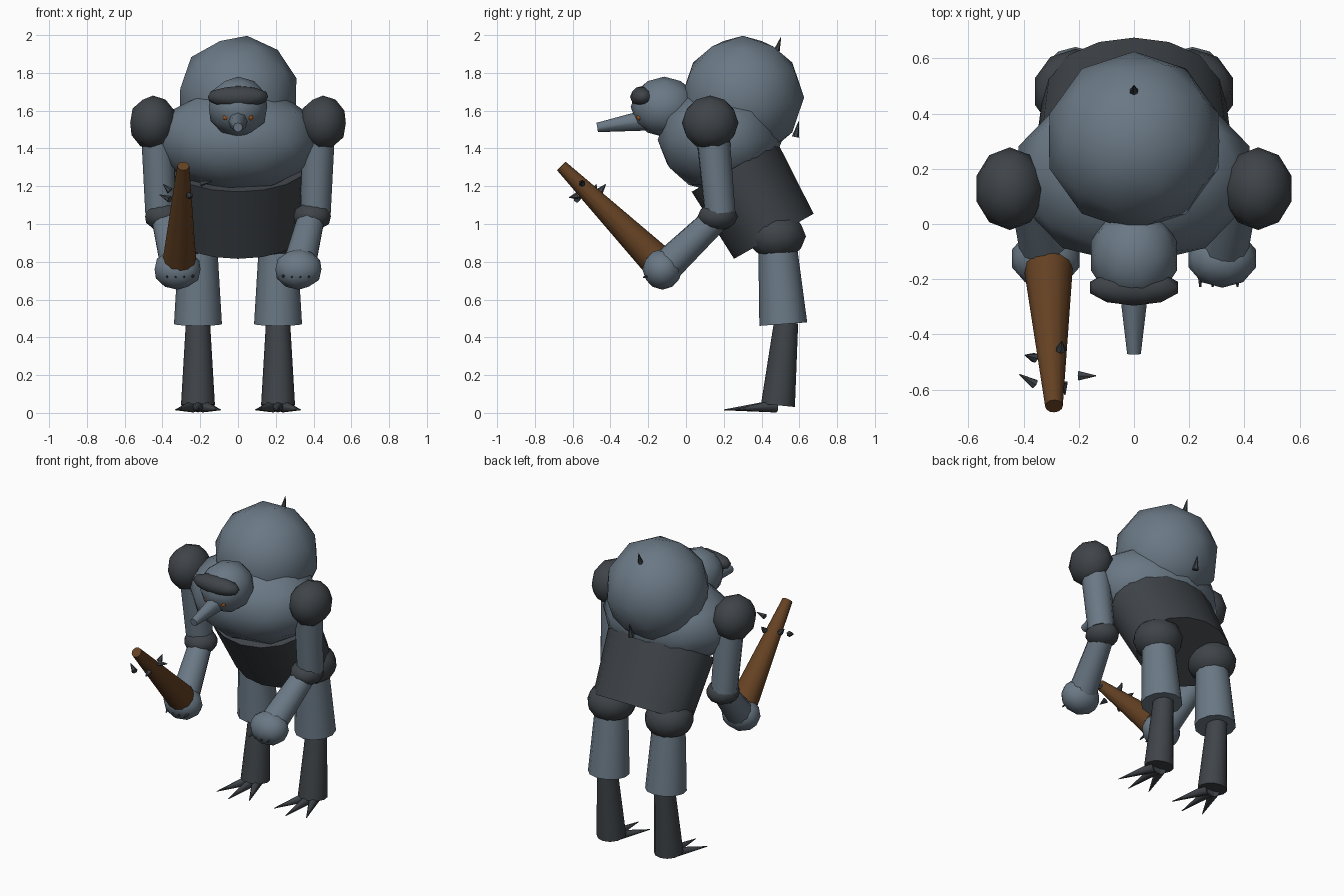
import bpy, bmesh
from mathutils import Vector, Matrix, Euler

if "Cube" in bpy.data.objects:
    bpy.data.objects.remove(bpy.data.objects["Cube"])


def material(name, rgb):
    m = bpy.data.materials.new(name)
    m.diffuse_color = (*rgb, 1)
    m.use_nodes = True
    m.node_tree.nodes["Principled BSDF"].inputs["Base Color"].default_value = m.diffuse_color
    return m


GREY = material("slate grey", (0.145, 0.19, 0.235))
DARK = material("dark charcoal", (0.05, 0.058, 0.066))
WOOD = material("brown wood", (0.13, 0.054, 0.017))
EYE = material("orange eye", (0.35, 0.09, 0.012))


def finish(name, bm, mat, smooth=50):
    bmesh.ops.recalc_face_normals(bm, faces=bm.faces[:])
    me = bpy.data.meshes.new(name)
    bm.to_mesh(me)
    bm.free()
    me.materials.append(mat)
    ob = bpy.data.objects.new(name, me)
    bpy.context.collection.objects.link(ob)
    if smooth:
        bpy.ops.object.select_all(action='DESELECT')
        ob.select_set(True)
        bpy.context.view_layer.objects.active = ob
        bpy.ops.object.shade_smooth_by_angle(angle=smooth * 0.0174533)
    return ob


def ball(name, centre, radii, mat, turn=(0, 0, 0)):
    """Low-poly ellipsoid, the sphere turned before it is squashed."""
    bm = bmesh.new()
    bmesh.ops.create_icosphere(bm, subdivisions=2, radius=1.0)
    bmesh.ops.transform(bm, verts=bm.verts, matrix=(
        Matrix.Translation(centre) @ Matrix.Diagonal((*radii, 1))
        @ Euler(turn).to_matrix().to_4x4()))
    return finish(name, bm, mat)


def limb(name, a, b, ra, rb, mat, sides=12, stretch=1.0):
    """Tapered round limb from a to b; stretch widens it sideways."""
    a, b = Vector(a), Vector(b)
    d = b - a
    bm = bmesh.new()
    bmesh.ops.create_cone(bm, cap_ends=True, segments=sides,
                          radius1=ra, radius2=rb, depth=d.length)
    bmesh.ops.transform(bm, verts=bm.verts, matrix=(
        Matrix.Translation((a + b) / 2)
        @ d.to_track_quat('Z', 'Y').to_matrix().to_4x4()
        @ Matrix.Diagonal((stretch, 1, 1, 1))))
    return finish(name, bm, mat)


# Body
ball("hump", (0, 0.30, 1.67), (0.325, 0.325, 0.33), GREY, (0, 0.15, 0))
ball("chest", (0, 0.18, 1.445), (0.44, 0.33, 0.28), GREY)
limb("pelvis", (0, 0.258, 1.30), (0, 0.465, 0.935), 0.262, 0.242, DARK, 16, 1.37)

# Head with brow, beak and eyes
ball("head", (0, -0.115, 1.62), (0.163, 0.178, 0.16), GREY)
ball("brow", (0, -0.23, 1.673), (0.168, 0.066, 0.058), DARK)
limb("beak", (0, -0.19, 1.553), (0, -0.47, 1.511), 0.058, 0.025, GREY, 8)

for s, side in ((-1, "right"), (1, "left")):
    ball(side + "_eye", (s * 0.064, -0.245, 1.565), (0.017, 0.017, 0.017), EYE)

    # Arms
    ball(side + "_shoulder", (s * 0.45, 0.128, 1.535), (0.127, 0.15, 0.145), DARK)
    limb(side + "_upper_arm", (s * 0.425, 0.14, 1.5), (s * 0.41, 0.18, 1.06),
         0.09, 0.082, GREY)
    ball(side + "_elbow", (s * 0.393, 0.168, 1.04), (0.104, 0.107, 0.077), DARK)
    limb(side + "_forearm", (s * 0.385, 0.15, 1.02), (s * 0.325, -0.10, 0.78),
         0.073, 0.088, GREY)
    ball(side + "_hand", (s * 0.32, -0.125, 0.76), (0.128, 0.106, 0.108), GREY)
    for i in range(4):
        x = s * (0.24 + i * 0.045)
        limb(f"{side}_nail_{i + 1}", (x, -0.15, 0.735), (x, -0.228, 0.717),
             0.014, 0.004, DARK, 5)

    # Legs
    x = s * 0.212
    ball(side + "_hip", (x, 0.48, 0.935), (0.155, 0.155, 0.128), DARK)
    limb(side + "_thigh", (x, 0.482, 0.92), (x, 0.515, 0.47), 0.10, 0.127, GREY)
    limb(side + "_shin", (x, 0.53, 0.48), (x, 0.487, 0.04), 0.064, 0.09, DARK)
    for i, (dx, ty) in enumerate(((-0.12, 0.25), (0, 0.20), (0.12, 0.25))):
        limb(f"{side}_claw_{i + 1}", (x + dx * 0.2, 0.475, 0.036),
             (x + dx, ty, 0.016), 0.034, 0.002, DARK, 8)

# Spikes on the hump
limb("upper_back_spike", (0, 0.475, 1.90), (0, 0.503, 1.99), 0.02, 0.001, DARK, 6)
limb("lower_back_spike", (0, 0.58, 1.46), (0, 0.597, 1.545), 0.02, 0.001, DARK, 6)

# Club with loose spikes around its end
limb("club", (-0.31, -0.165, 0.815), (-0.29, -0.66, 1.307), 0.088, 0.032, WOOD)
spikes = [
    ((-0.20, -0.55, 1.215), (-0.138, -0.55, 1.228)),
    ((-0.257, -0.575, 1.15), (-0.25, -0.62, 1.14)),
    ((-0.36, -0.485, 1.175), (-0.395, -0.475, 1.21)),
    ((-0.36, -0.58, 1.13), (-0.415, -0.545, 1.155)),
    ((-0.265, -0.455, 1.175), (-0.262, -0.425, 1.21)),
]
for i, (a, b) in enumerate(spikes):
    limb(f"club_spike_{i + 1}", a, b, 0.019, 0.002, DARK, 6)
